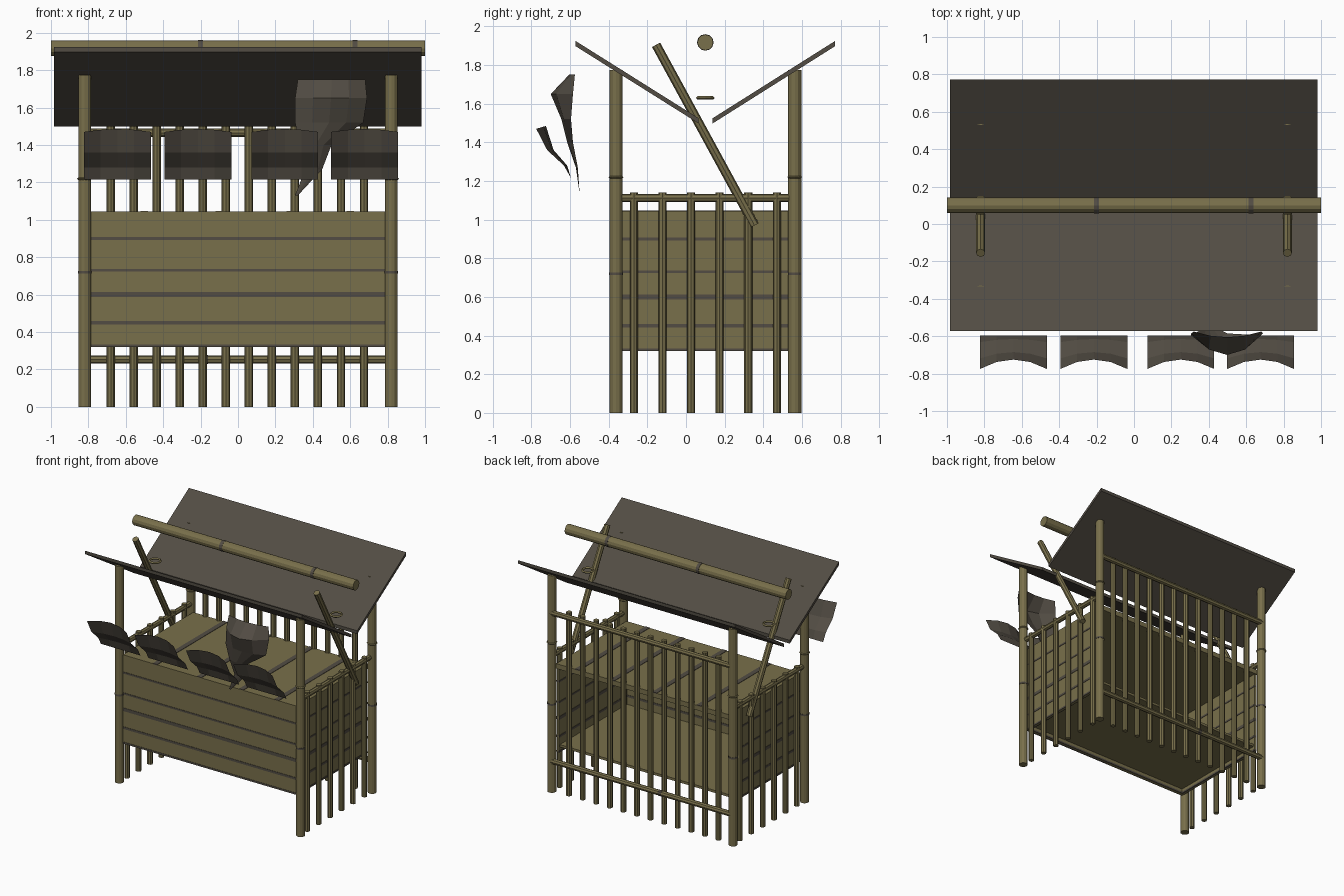
import bpy, bmesh, math
from mathutils import Vector

if "Cube" in bpy.data.objects:
    bpy.data.objects.remove(bpy.data.objects["Cube"])


def material(name, rgb):
    m = bpy.data.materials.new(name)
    m.use_nodes = True
    m.diffuse_color = (*rgb, 1)
    m.node_tree.nodes["Principled BSDF"].inputs["Base Color"].default_value = (*rgb, 1)
    return m


BAMBOO = material("olive bamboo", (0.19, 0.16, 0.07))
DARK = material("dark brown", (0.085, 0.073, 0.057))


def finish(name, bm, mat):
    bmesh.ops.recalc_face_normals(bm, faces=bm.faces)
    mesh = bpy.data.meshes.new(name)
    bm.to_mesh(mesh)
    bm.free()
    mesh.materials.append(mat)
    ob = bpy.data.objects.new(name, mesh)
    bpy.context.collection.objects.link(ob)
    return ob


def pole(name, a, b, r, sides=10, mat=BAMBOO):
    a, b = Vector(a), Vector(b)
    bm = bmesh.new()
    bmesh.ops.create_cone(bm, cap_ends=True, segments=sides, radius1=r, radius2=r,
                          depth=(b - a).length)
    ob = finish(name, bm, mat)
    ob.location = (a + b) / 2
    ob.rotation_euler = (b - a).to_track_quat('Z', 'Y').to_euler()
    return ob


def box(name, lo, hi, mat=BAMBOO):
    bm = bmesh.new()
    bmesh.ops.create_cube(bm, size=1)
    for v in bm.verts:
        v.co = [lo[i] + (hi[i] - lo[i]) * (v.co[i] + 0.5) for i in range(3)]
    return finish(name, bm, mat)


def sheet(name, cols, rows, shape, mat=DARK):
    """Faceted cloth-like sheet; shape maps u in -1..1 and a row index to a point."""
    bm = bmesh.new()
    grid = [[bm.verts.new(shape(2 * c / cols - 1, r)) for c in range(cols + 1)]
            for r in range(rows + 1)]
    for r in range(rows):
        for c in range(cols):
            bm.faces.new((grid[r][c], grid[r][c + 1], grid[r + 1][c + 1], grid[r + 1][c]))
    return finish(name, bm, mat)


def ring(name, loc, radius, thick, mat=BAMBOO):
    bpy.ops.mesh.primitive_torus_add(location=loc, major_radius=radius, minor_radius=thick,
                                     major_segments=10, minor_segments=4)
    ob = bpy.context.object
    ob.name = name
    ob.data.materials.append(mat)


PX, FRONT, BACK = 0.82, -0.362, 0.563

# Corner posts with lashings
for side, x in (("right", -PX), ("left", PX)):
    for end, y in (("front", FRONT), ("back", BACK)):
        pole(f"{end}_{side}_post", (x, y, 0), (x, y, 1.775), 0.034, 12)
        ring(f"{end}_{side}_lashing", (x, y, 1.22), 0.035, 0.006)
        pole(f"{end}_{side}_node", (x, y, 0.713), (x, y, 0.727), 0.036, 12, DARK)

# Back fence
for i in range(12):
    x = -0.68 + 0.123 * i
    pole("back_bar", (x, 0.55, 0), (x, 0.55, 1.5), 0.022, 8)
for z in (0.253, 1.465):
    pole("back_rail", (-PX, 0.575, z), (PX, 0.575, z), 0.022, 8)
pole("back_rail_node", (-0.19, 0.575, 0.253), (-0.16, 0.575, 0.253), 0.024, 8, DARK)

# Side fences
for s in (-1, 1):
    x = s * 0.815
    for i in range(6):
        y = -0.27 + 0.148 * i
        pole("side_bar", (x, y, 0), (x, y, 1.14), 0.021, 8)
    pole("side_rail", (x, FRONT, 1.112), (x, BACK, 1.112), 0.021, 8)

# Counter walls, floor and top
box("front_wall", (-0.79, -0.36, 0.32), (0.79, -0.335, 1.04))
for s in (-1, 1):
    xs = sorted((s * 0.77, s * 0.79))
    box("side_wall", (xs[0], -0.335, 0.32), (xs[1], 0.54, 1.04))
box("floor", (-0.77, -0.335, 0.36), (0.77, 0.53, 0.38))
box("counter_top", (-0.79, -0.36, 1.005), (0.79, 0.55, 1.045))

# Dark seams between the planks
for z, h in ((0.9, 0.014), (0.73, 0.014), (0.6, 0.026), (0.45, 0.018), (0.327, 0.014)):
    box("front_seam", (-0.79, -0.363, z - h / 2), (0.79, -0.332, z + h / 2), DARK)
    for s in (-1, 1):
        xs = sorted((s * 0.767, s * 0.793))
        box("side_seam", (xs[0], -0.335, z - h / 2), (xs[1], 0.54, z + h / 2), DARK)
for x in (-0.5, -0.1, 0.28, 0.6):
    box("counter_seam", (x - 0.02, -0.36, 1.04), (x + 0.02, 0.55, 1.048), DARK)

# Roof slabs sloping down to the middle
for name, outer, inner in (("front_roof", -0.572, 0.065), ("back_roof", 0.772, 0.138)):
    bm = bmesh.new()
    edge = [(outer, 1.925), (inner, 1.525), (inner, 1.498), (outer, 1.898)]
    face = bm.faces.new([bm.verts.new((-0.985, y, z)) for y, z in edge])
    new = bmesh.ops.extrude_face_region(bm, geom=[face])["geom"]
    bmesh.ops.translate(bm, vec=(1.967, 0, 0),
                        verts=[v for v in new if isinstance(v, bmesh.types.BMVert)])
    finish(name, bm, DARK)

# Ridge pole and its bands
pole("ridge_pole", (-1, 0.1, 1.917), (1, 0.1, 1.917), 0.041, 12)
for x in (-0.2, 0.625):
    pole("ridge_node", (x - 0.013, 0.1, 1.917), (x + 0.013, 0.1, 1.917), 0.043, 12, DARK)

# Diagonal braces and hanging rings
for x in (-PX, PX):
    pole("diagonal_brace", (x, -0.155, 1.905), (x, 0.355, 0.97), 0.024, 8)
    ring("hanging_ring", (x, 0.1, 1.63), 0.042, 0.009)

# Row of small front flaps
FLAP = ((-0.595, 1.215), (-0.615, 1.28), (-0.685, 1.36), (-0.725, 1.485))
for cx in (-0.645, -0.215, 0.25, 0.677):
    def flap(u, r, cx=cx):
        y, z = FLAP[r]
        return (cx + 0.179 * u, y - 0.05 * u * u * r / 3, z - 0.015 * u * u * (r == 3))
    sheet("front_flap", 4, 3, flap)

# Large hanging leaf: per row left x, right x, edge y, bulge, height
LEAF = ((0.305, 0.32, -0.55, 0.0, 1.13), (0.36, 0.45, -0.56, 0.01, 1.27),
        (0.33, 0.5, -0.585, 0.03, 1.4), (0.305, 0.67, -0.595, 0.05, 1.52),
        (0.305, 0.69, -0.585, 0.115, 1.65), (0.32, 0.68, -0.575, 0.03, 1.75))


def leaf(u, r):
    left, right, y, bulge, z = LEAF[r]
    return (left + (right - left) * (u + 1) / 2, y - bulge * (1 - u * u), z)


sheet("large_leaf", 4, 5, leaf)
